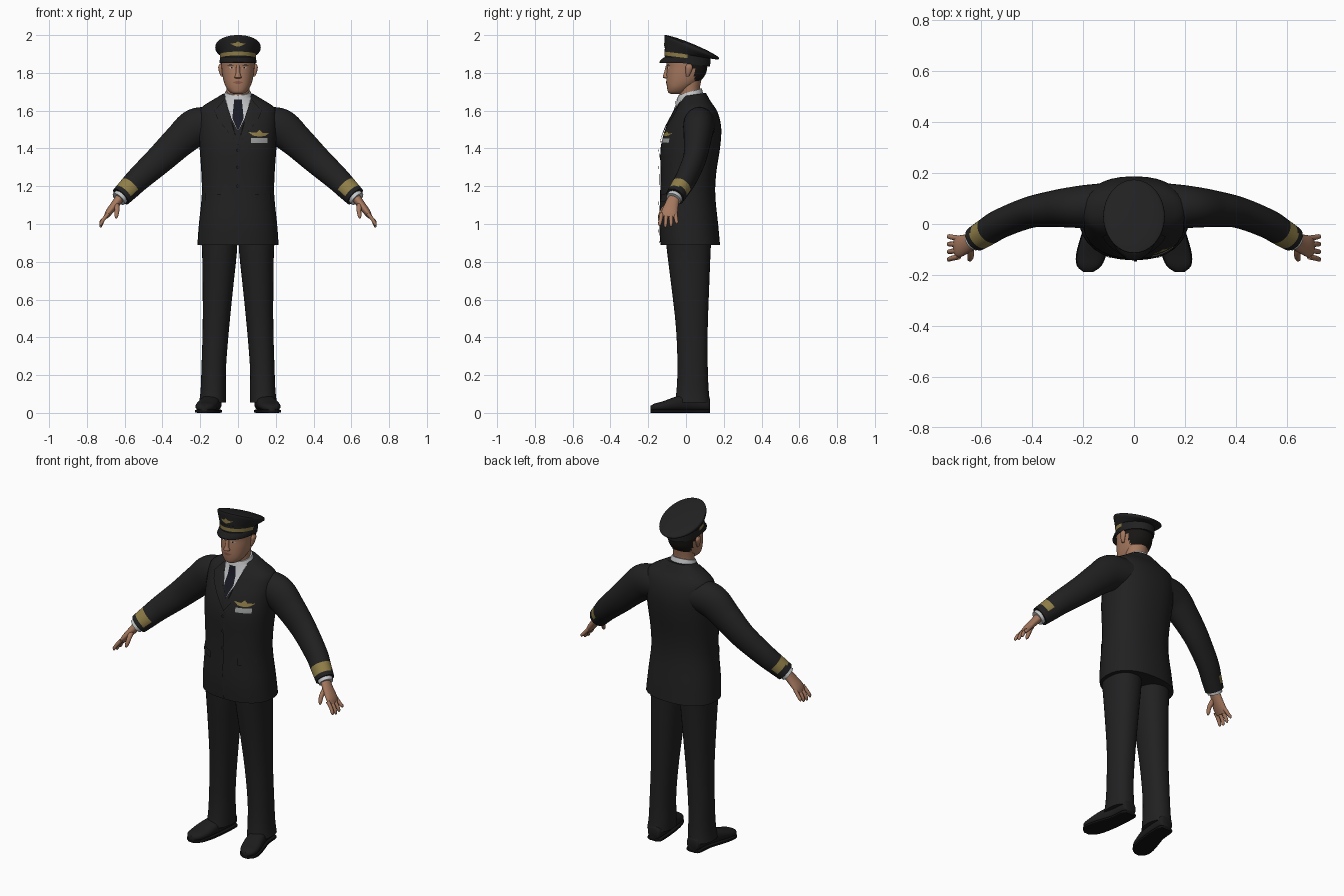
import bpy, bmesh, math
from mathutils import Vector
from mathutils.bvhtree import BVHTree

if "Cube" in bpy.data.objects:
    bpy.data.objects.remove(bpy.data.objects["Cube"])

def material(name, r, g, b):
    m = bpy.data.materials.new(name)
    m.use_nodes = True
    m.diffuse_color = (r, g, b, 1)
    bsdf = m.node_tree.nodes["Principled BSDF"]
    bsdf.inputs["Base Color"].default_value = (r, g, b, 1)
    bsdf.inputs["Roughness"].default_value = 0.8
    return m

CLOTH = material("black cloth", .015, .015, .016)
SHIRT = material("white shirt", .55, .56, .57)
TIE = material("navy tie", .009, .01, .017)
SKIN = material("skin", .38, .19, .115)
LIPS = material("lips", .26, .10, .07)
HAIR = material("dark hair", .009, .008, .007)
GOLD = material("gold braid", .28, .21, .065)
SILVER = material("silver", .33, .34, .34)
LEATHER = material("shoe leather", .013, .012, .012)
SOLE = material("shoe sole", .006, .006, .006)

def finish(bm, name, mats, rule=None, angle=50):
    if rule:
        for f in bm.faces:
            f.material_index = rule(f.calc_center_median(), f.normal)
    me = bpy.data.meshes.new(name)
    bm.to_mesh(me)
    ob = bpy.data.objects.new(name, me)
    bpy.context.collection.objects.link(ob)
    for m in mats:
        me.materials.append(m)
    bpy.ops.object.select_all(action='DESELECT')
    ob.select_set(True)
    bpy.context.view_layer.objects.active = ob
    bpy.ops.object.shade_smooth_by_angle(angle=math.radians(angle))
    tree = BVHTree.FromBMesh(bm)
    bm.free()
    return tree

def spline(rows, steps):
    """Smooth interpolation of parameter rows."""
    out = []
    for i in range(len(rows) - 1):
        a, b = rows[max(i - 1, 0)], rows[i]
        c, d = rows[i + 1], rows[min(i + 2, len(rows) - 1)]
        for k in range(steps):
            t = k / steps
            out.append([q + .5 * t * (r - p + t * (2 * p - 5 * q + 4 * r - s + t * (3 * (q - r) + s - p)))
                        for p, q, r, s in zip(a, b, c, d)])
    return out + [list(rows[-1])]

def ring(c, u, v, n=28, power=2):
    pts = []
    for i in range(n):
        a = 2 * math.pi * i / n
        ca, sa = math.cos(a), math.sin(a)
        pts.append(c + u * math.copysign(abs(ca) ** (2 / power), ca)
                   + v * math.copysign(abs(sa) ** (2 / power), sa))
    return pts

def loft(name, rings, mats, rule=None, angle=50):
    bm = bmesh.new()
    vs = [[bm.verts.new(p) for p in r] for r in rings]
    for a, b in zip(vs, vs[1:]):
        for i in range(len(a)):
            j = (i + 1) % len(a)
            bm.faces.new((a[i], a[j], b[j], b[i]))
    bm.faces.new(vs[0][::-1])
    bm.faces.new(vs[-1])
    bmesh.ops.recalc_face_normals(bm, faces=bm.faces)
    bm.normal_update()
    return finish(bm, name, mats, rule, angle)

def stack(name, rows, mats, steps=3, side=1, power=2.3, rule=None, n=32):
    """Level rings: z, x centre, half width, front y, back y, slope along y."""
    rings = []
    for z, x, w, f, b, slope in spline(rows, steps):
        h = (b - f) / 2
        rings.append(ring(Vector((x * side, (f + b) / 2, z)), Vector((w, 0, 0)),
                          Vector((0, h, h * slope)), n, power))
    return loft(name, rings, mats, rule)

def tube(name, rows, mats, side=1, steps=4, n=20, rule=None):
    """Tube along a path: x, y, z, radius across, radius in thickness."""
    pts = spline(rows, steps)
    ps = [Vector((r[0] * side, r[1], r[2])) for r in pts]
    rings = []
    for i, p in enumerate(ps):
        d = (ps[min(i + 1, len(ps) - 1)] - ps[max(i - 1, 0)]).normalized()
        u = Vector((0, 1, 0))
        u = (u - d * d.dot(u)).normalized()
        rings.append(ring(p, u * pts[i][3], d.cross(u) * pts[i][4], n))
    return loft(name, rings, mats, rule)

def plate(name, outline, mat, trees, lift=.004, cuts=3, side=1):
    """Thin patch laid on the front of a surface."""
    bm = bmesh.new()
    bm.faces.new([bm.verts.new((x * side, 0, z)) for x, z in outline])
    bmesh.ops.triangulate(bm, faces=bm.faces)
    bmesh.ops.subdivide_edges(bm, edges=bm.edges, cuts=cuts, use_grid_fill=True)
    last = None
    for v in bm.verts:
        hits = [t.ray_cast(Vector((v.co.x, -1, v.co.z)), Vector((0, 1, 0)))[0] for t in trees]
        ys = [h.y for h in hits if h]
        last = min(ys) if ys else (last or 0)
        v.co.y = last - lift
    bm.normal_update()
    for f in bm.faces:
        if f.normal.y > 0:
            f.normal_flip()
    finish(bm, name, [mat])

# Jacket body and shirt collar
jacket = stack("jacket", [
    (.89, 0, .215, -.135, .18, 0), (1.0, 0, .207, -.142, .17, 0), (1.15, 0, .192, -.137, .155, 0),
    (1.27, 0, .194, -.135, .16, 0), (1.4, 0, .203, -.135, .18, 0), (1.5, 0, .207, -.11, .187, 0),
    (1.57, 0, .207, -.075, .175, 0), (1.615, 0, .195, -.05, .155, 0), (1.65, 0, .145, -.03, .13, 0),
    (1.685, 0, .085, -.02, .105, .15)], [CLOTH])
collar = stack("shirt_collar", [(1.63, 0, .088, -.052, .1, .2), (1.67, 0, .077, -.048, .092, .25),
                                (1.70, 0, .067, -.04, .083, .3)], [SHIRT], power=2)
chest = [jacket, collar]
plate("shirt_front", [(-.07, 1.67), (.07, 1.67), (.035, 1.56), (0, 1.49), (-.035, 1.56)], SHIRT, chest, .003)
plate("tie", [(-.02, 1.66), (.02, 1.66), (.014, 1.63), (.03, 1.56), (0, 1.49), (-.03, 1.56), (-.014, 1.63)],
      TIE, chest, .007)
for s, label in ((1, "left"), (-1, "right")):
    plate(label + "_lapel", [(.072, 1.66), (.125, 1.6), (.095, 1.585), (.11, 1.56), (0, 1.42), (0, 1.49),
                             (.037, 1.56)], CLOTH, chest, .008, side=s)
    plate(label + "_pocket_flap", [(.09, 1.115), (.175, 1.125), (.175, 1.165), (.09, 1.155)], CLOTH,
          chest, .008, side=s)
plate("front_overlap", [(0, .9), (.012, .9), (.012, 1.42), (0, 1.42)], CLOTH, chest, .006)
for z in (1.2, 1.3, 1.39):
    plate("button", [(.01 * math.cos(a * .785), z + .01 * math.sin(a * .785)) for a in range(8)],
          LEATHER, chest, .009, 1)
plate("wing_badge", [(.055, 1.487), (.1, 1.483), (.115, 1.499), (.13, 1.483), (.165, 1.482), (.145, 1.467),
                     (.115, 1.462), (.08, 1.468)], GOLD, chest, .006)
plate("name_tag", [(.07, 1.428), (.155, 1.428), (.155, 1.455), (.07, 1.455)], SILVER, chest, .006)

# Arms, hands, legs and shoes
for s, label in ((1, "left"), (-1, "right")):
    band, along = Vector((.585 * s, -.035, 1.181)), Vector((.6 * s, -.35, -.62)).normalized()
    outer = Vector((.65 * s, -.35, .6))
    tube(label + "_sleeve", [
        (.12, .075, 1.53, .085, .085), (.22, .067, 1.513, .082, .1), (.31, .06, 1.44, .072, .088),
        (.41, .045, 1.345, .061, .077), (.52, .003, 1.245, .057, .066), (.575, -.03, 1.19, .054, .06),
        (.62, -.058, 1.145, .05, .055)], [CLOTH, GOLD], s, 7, 28,
        lambda c, n: int(abs((c - band).dot(along)) < .025 and n.dot(outer) > -.25))
    tube(label + "_shirt_cuff", [(.6, -.046, 1.165, .042, .042), (.632, -.066, 1.132, .041, .041)], [SHIRT], s)
    tube(label + "_palm", [(.62, -.06, 1.145, .03, .025), (.65, -.075, 1.105, .036, .022),
                           (.685, -.088, 1.06, .043, .018), (.7, -.092, 1.035, .036, .011)], [SKIN], s)
    for i, name in enumerate(("index", "middle", "ring", "little")):
        dy, short = (i - 1.5) * .024, (.008, 0, .004, .018)[i]
        tube(f"{label}_{name}_finger", [
            (.687, -.092 + dy, 1.055, .011, .011), (.714, -.093 + 1.15 * dy, 1.022, .01, .01),
            (.726, -.094 + 1.25 * dy, .992 + short, .009, .009),
            (.727, -.094 + 1.27 * dy, .982 + short, .003, .003)], [SKIN], s, 2, 10)
    tube(label + "_thumb", [(.645, -.085, 1.11, .016, .016), (.64, -.122, 1.075, .013, .013),
                            (.644, -.138, 1.042, .01, .01), (.646, -.142, 1.03, .003, .003)], [SKIN], s, 2, 10)
    stack(label + "_trouser_leg", [
        (.96, .1, .098, -.11, .135, 0), (.85, .098, .092, -.1, .13, 0), (.65, .107, .08, -.075, .122, 0),
        (.45, .117, .07, -.053, .115, 0), (.25, .128, .065, -.045, .115, 0), (.12, .131, .067, -.05, .12, 0),
        (.055, .135, .071, -.06, .127, 0)], [CLOTH], 3, s, 2.2)
    shoe = spline([(.127, .13, .03, .07), (.11, .13, .043, .09), (.03, .135, .046, .1), (-.05, .152, .054, .085),
                   (-.12, .168, .056, .06), (-.165, .176, .045, .048), (-.188, .179, .018, .035)], 3)
    for part, grow, mat in (("shoe", 1, LEATHER), ("sole", 1.06, SOLE)):
        loft(f"{label}_{part}", [ring(
            Vector((x * s, y, .009 if mat is SOLE else h / 2 + .006)), Vector((w * grow, 0, 0)),
            Vector((0, 0, .009 if mat is SOLE else h / 2 - .004)), 20, 5 if mat is SOLE else 2.5)
            for y, x, w, h in shoe], [mat])

# Neck and head
stack("neck", [(1.62, 0, .062, -.03, .085, 0), (1.7, 0, .06, -.035, .072, 0), (1.78, 0, .064, -.04, .085, 0)],
      [SKIN], power=2)
head = stack("head", [
    (1.688, 0, .022, -.08, -.04, 0), (1.697, 0, .042, -.094, 0, 0), (1.72, 0, .061, -.1, .03, 0),
    (1.75, 0, .074, -.103, .07, 0), (1.79, 0, .083, -.103, .102, 0), (1.83, 0, .087, -.101, .113, 0),
    (1.86, 0, .088, -.104, .117, 0), (1.9, 0, .085, -.1, .115, 0)], [SKIN, HAIR], 5, power=2.2, n=48,
    rule=lambda c, n: int(c.z > 1.755 and c.y > (.015 if c.z > 1.825 else .045)))
stack("nose", [(1.77, 0, .008, -.108, -.09, 0), (1.776, 0, .019, -.123, -.09, 0),
               (1.795, 0, .012, -.118, -.09, 0), (1.84, 0, .009, -.106, -.09, 0)], [SKIN], 3, power=2, n=16)
plate("lips", [(-.028, 1.75), (-.008, 1.757), (.008, 1.757), (.028, 1.75), (.01, 1.742), (-.01, 1.742)],
      LIPS, [head], .002, 2)
for s, label in ((1, "left"), (-1, "right")):
    plate(label + "_eye", [(.02, 1.826), (.033, 1.832), (.048, 1.827), (.034, 1.821)], SHIRT, [head], .001, 2, s)
    plate(label + "_iris", [(.03, 1.822), (.038, 1.822), (.038, 1.831), (.03, 1.831)], HAIR, [head], .002, 1, s)
    plate(label + "_eyebrow", [(.014, 1.838), (.04, 1.845), (.06, 1.839), (.04, 1.84)], HAIR, [head], .002, 2, s)
    stack(label + "_ear", [(1.78, .084, .006, 0, .015, 0), (1.8, .089, .01, -.002, .026, 0),
                           (1.83, .093, .012, -.004, .036, 0), (1.846, .092, .006, .006, .026, 0)],
          [SKIN], 3, s, 2, n=14)

# Peaked cap: band with braid, flared crown, visor
band_rows = [(1.848, 0, .093, -.11, .127, -.12), (1.878, 0, .095, -.113, .13, -.12),
             (1.898, 0, .096, -.114, .131, -.12), (1.908, 0, .097, -.115, .133, -.16)]
cap_band = stack("cap_band", band_rows, [CLOTH, GOLD], 1, power=2, n=48,
                 rule=lambda c, n: int(c.y < .01 and abs(c.z + .12 * (c.y - .008) - 1.888) < .005))
crown = stack("cap_crown", [
    (1.895, 0, .095, -.112, .13, -.16), (1.912, 0, .108, -.113, .15, -.3), (1.927, 0, .119, -.114, .17, -.39),
    (1.938, 0, .12, -.114, .174, -.41), (1.945, 0, .112, -.105, .164, -.41), (1.953, 0, .07, -.05, .11, -.41),
    (1.956, 0, .01, .02, .04, -.41)], [CLOTH], 2, power=2, n=48)
plate("cap_emblem", [(-.042, 1.955), (-.012, 1.958), (0, 1.968), (.012, 1.958), (.042, 1.955), (.02, 1.944),
                     (0, 1.938), (-.02, 1.944)], GOLD, [crown, cap_band], .004)
bm = bmesh.new()
rows = []
for grow, drop in ((0, 0), (.5, .009), (1, .026), (.95, .031), (0, .008)):
    row = []
    for i in range(25):
        a = math.pi * (1.04 + .92 * i / 24)
        row.append(bm.verts.new(((.093 + .006 * grow) * math.cos(a),
                                 .008 + (.12 + .03 * grow) * math.sin(a), 1.884 - drop)))
    rows.append(row)
for a, b in zip(rows, rows[1:] + rows[:1]):
    for i in range(24):
        bm.faces.new((a[i], a[i + 1], b[i + 1], b[i]))
bmesh.ops.recalc_face_normals(bm, faces=bm.faces)
finish(bm, "cap_visor", [LEATHER])
